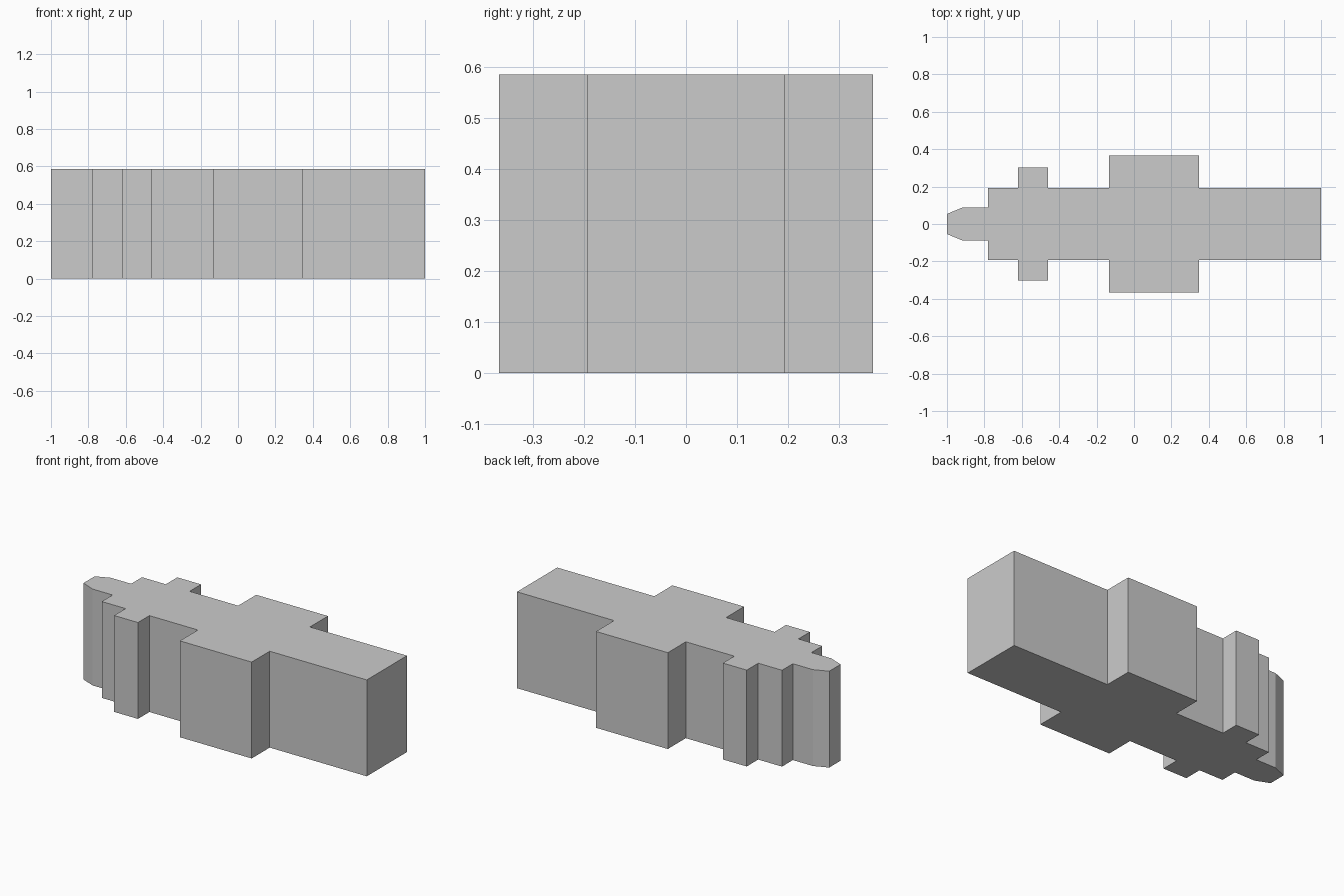
import bpy, bmesh

if "Cube" in bpy.data.objects:
    bpy.data.objects.remove(bpy.data.objects["Cube"])

HEIGHT = 0.585

# Half outline of the stepped plan (x, half width), from nose to tail
half = [(-1, 0.054), (-0.915, 0.089), (-0.78, 0.089), (-0.78, 0.193),
        (-0.62, 0.193), (-0.62, 0.303), (-0.46, 0.303), (-0.46, 0.193),
        (-0.134, 0.193), (-0.134, 0.366), (0.348, 0.366), (0.348, 0.193),
        (1, 0.193)]

# Mirror the outline across the x axis to close it
outline = [(x, -y) for x, y in half] + list(reversed(half))

# Extrude the plan upwards into one solid block
bm = bmesh.new()
base = bm.faces.new([bm.verts.new((x, y, 0)) for x, y in outline])
top = bmesh.ops.extrude_face_region(bm, geom=[base], use_keep_orig=True)
bmesh.ops.translate(bm, vec=(0, 0, HEIGHT),
                    verts=[v for v in top["geom"] if isinstance(v, bmesh.types.BMVert)])
bmesh.ops.recalc_face_normals(bm, faces=bm.faces)

mesh = bpy.data.meshes.new("stepped_block")
bm.to_mesh(mesh)
bm.free()
bpy.context.collection.objects.link(bpy.data.objects.new("stepped_block", mesh))
